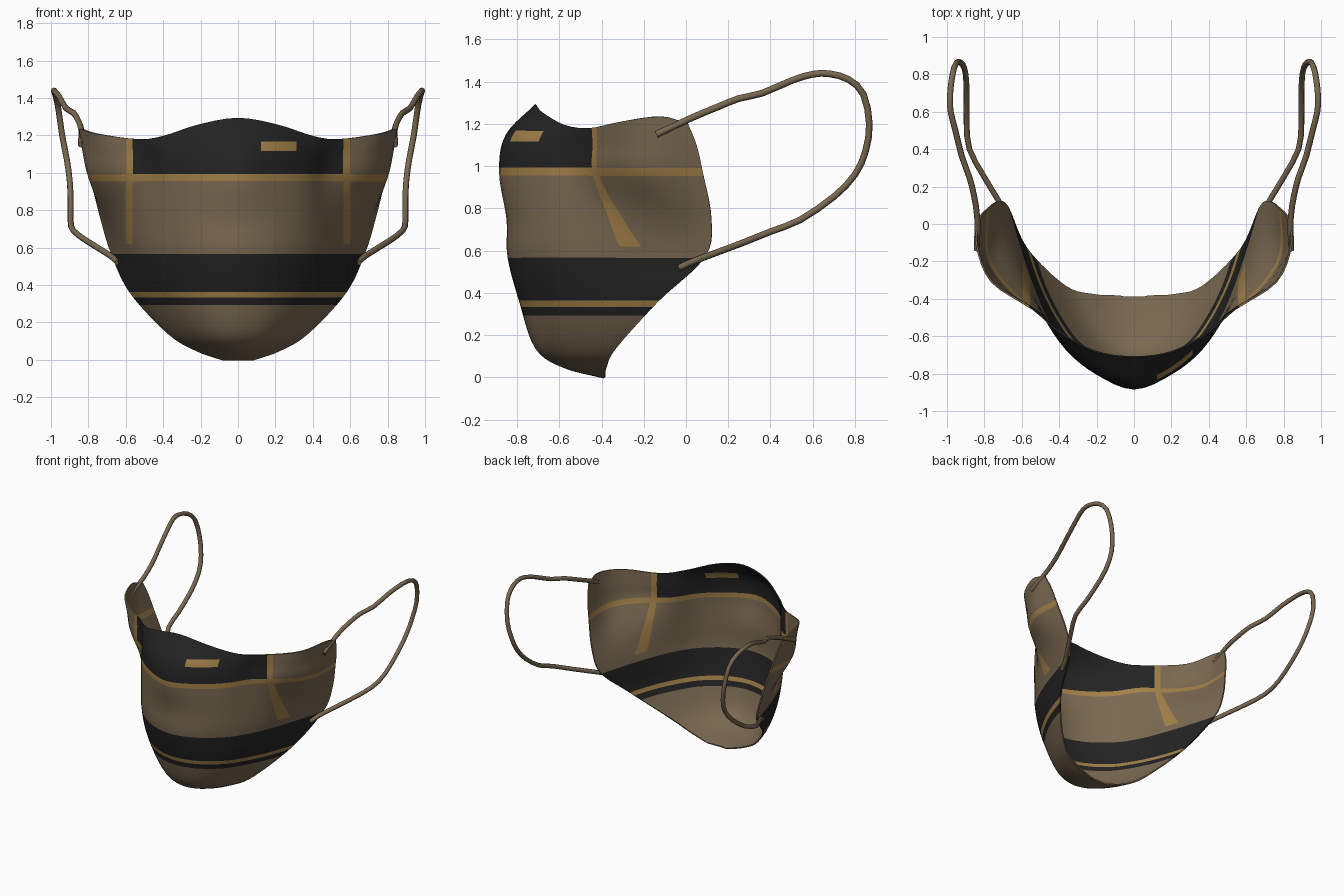
import bpy, bmesh
from mathutils import Vector

if "Cube" in bpy.data.objects:
    bpy.data.objects.remove(bpy.data.objects["Cube"])


def material(name, rgb):
    m = bpy.data.materials.new(name)
    m.diffuse_color = (*rgb, 1)
    m.use_nodes = True
    m.node_tree.nodes["Principled BSDF"].inputs["Base Color"].default_value = m.diffuse_color
    return m


brown = material("brown_cloth", (0.195, 0.141, 0.083))
black = material("black_cloth", (0.017, 0.017, 0.018))
gold = material("gold_stripe", (0.36, 0.215, 0.066))


def spline(points, steps):
    """Catmull-Rom curve through the points."""
    pts = [Vector(p) for p in points]
    pts = [2 * pts[0] - pts[1]] + pts + [2 * pts[-1] - pts[-2]]
    out = []
    for i in range(1, len(pts) - 2):
        a, b, c, d = pts[i - 1:i + 3]
        for s in range(steps):
            t = s / steps
            out.append(0.5 * (2 * b + (c - a) * t + (2 * a - 5 * b + 4 * c - d) * t * t
                              + (3 * b - a - 3 * c + d) * t ** 3))
    out.append(pts[-2])
    return out


# Half cross-sections from the middle to the ear edge: height, then (x, y) points
SECTIONS = [
    (0.00, [(0, -.39), (.02, -.39), (.04, -.39), (.05, -.39), (.06, -.388), (.07, -.386), (.08, -.384)]),
    (0.05, [(0, -.58), (.06, -.565), (.11, -.53), (.15, -.49), (.18, -.45), (.20, -.41), (.22, -.375)]),
    (0.14, [(0, -.71), (.11, -.685), (.20, -.62), (.26, -.55), (.31, -.47), (.35, -.39), (.37, -.33)]),
    (0.36, [(0, -.785), (.17, -.745), (.32, -.64), (.41, -.52), (.48, -.39), (.53, -.27), (.575, -.13)]),
    (0.57, [(0, -.84), (.19, -.79), (.36, -.66), (.47, -.50), (.55, -.31), (.62, -.10), (.675, .09)]),
    (0.75, [(0, -.845), (.20, -.79), (.36, -.67), (.49, -.48), (.61, -.27), (.69, -.07), (.73, .12)]),
    (0.97, [(0, -.88), (.20, -.80), (.36, -.67), (.48, -.50), (.66, -.36), (.785, -.17), (.785, .08)]),
    (1.10, [(0, -.85), (.20, -.78), (.37, -.64), (.50, -.48), (.71, -.34), (.82, -.15), (.815, .05)]),
    (1.20, [(0, -.71), (.21, -.68), (.40, -.575), (.54, -.455), (.76, -.31), (.84, -.12), (.835, .01)]),
]
RIM = [1.29, 1.255, 1.195, 1.18, 1.21, 1.235, 1.20]  # height of the top rim per column

# Curved cloth sheet, lofted through the mirrored sections
rows = []
for z, pts in SECTIONS:
    half = [(x, y, z if z < 1 else 1 + (z - 1) * (rim - 1) / 0.2)
            for (x, y), rim in zip(pts, RIM)]
    rows.append(spline([(-x, y, h) for x, y, h in half[:0:-1]] + half, 4))
grid = list(zip(*[spline(column, 5) for column in zip(*rows)]))

bm = bmesh.new()
verts = [[bm.verts.new(p) for p in row] for row in grid]
for lower, upper in zip(verts, verts[1:]):
    for i in range(len(lower) - 1):
        bm.faces.new((lower[i], lower[i + 1], upper[i + 1], upper[i]))


def cut(axis, value, region=lambda c: True):
    """Cut an edge line into the cloth along an axis plane."""
    co, no = Vector(), Vector()
    co[axis], no[axis] = value, 1
    faces = [f for f in bm.faces if region(f.calc_center_median())]
    geom = set(faces)
    for f in faces:
        geom.update(f.edges)
        geom.update(f.verts)
    bmesh.ops.bisect_plane(bm, geom=list(geom), plane_co=co, plane_no=no, dist=1e-5)


# Stripe borders, then the small plain tag
for z in (0.295, 0.335, 0.365, 0.567, 0.955, 0.993):
    cut(2, z)
cut(2, 0.62, lambda c: 0.4 < abs(c.x) < 0.72)
for x in (0.56, 0.597):
    for side in (-1, 1):
        cut(0, side * x, lambda c: c.z > 0.6)
for z in (1.115, 1.165):
    cut(2, z, lambda c: 0.05 < c.x < 0.4 and c.z > 1)
for x in (0.12, 0.31):
    cut(0, x, lambda c: c.z > 1.05)


def cloth_colour(c):
    x, z = abs(c.x), c.z
    if 0.335 < z < 0.365 or 0.955 < z < 0.993:
        return 2
    if 0.56 < x < 0.597 and z > 0.62:
        return 2
    if 0.12 < c.x < 0.31 and 1.115 < z < 1.165:
        return 2
    if 0.295 < z < 0.567 or (z > 0.993 and x < 0.56):
        return 1
    return 0


for f in bm.faces:
    f.material_index = cloth_colour(f.calc_center_median())
    f.smooth = True
mesh = bpy.data.meshes.new("mask_cloth")
bm.to_mesh(mesh)
bm.free()
for m in (brown, black, gold):
    mesh.materials.append(m)
cloth = bpy.data.objects.new("mask_cloth", mesh)
bpy.context.collection.objects.link(cloth)
solid = cloth.modifiers.new("thickness", 'SOLIDIFY')
solid.thickness = 0.01
solid.offset = 0
bpy.context.view_layer.objects.active = cloth
cloth.select_set(True)
bpy.ops.object.modifier_apply(modifier="thickness")
bpy.ops.object.shade_smooth_by_angle()

# Ear loops: round cords from the top corner back around to the lower corner
LOOP = [(.84, -.14, 1.15), (.838, .03, 1.23), (.855, .15, 1.28), (.88, .25, 1.32),
        (.92, .36, 1.345), (.955, .50, 1.405), (.98, .60, 1.435), (.984, .68, 1.437),
        (.975, .77, 1.41), (.96, .84, 1.34), (.94, .868, 1.20), (.915, .85, 1.07),
        (.90, .80, .96), (.895, .70, .855), (.895, .54, .745), (.88, .40, .69),
        (.80, .25, .63), (.68, .05, .555), (.645, -.03, .52)]
for side, name in ((-1, "left_ear_loop"), (1, "right_ear_loop")):
    path = spline([(side * x, y, z) for x, y, z in LOOP], 2)
    curve = bpy.data.curves.new(name, 'CURVE')
    curve.dimensions = '3D'
    curve.bevel_depth = 0.016
    curve.bevel_resolution = 2
    curve.use_fill_caps = True
    line = curve.splines.new('POLY')
    line.points.add(len(path) - 1)
    for point, p in zip(line.points, path):
        point.co = (*p, 1)
    line.use_smooth = True
    curve.materials.append(brown)
    bpy.context.collection.objects.link(bpy.data.objects.new(name, curve))
